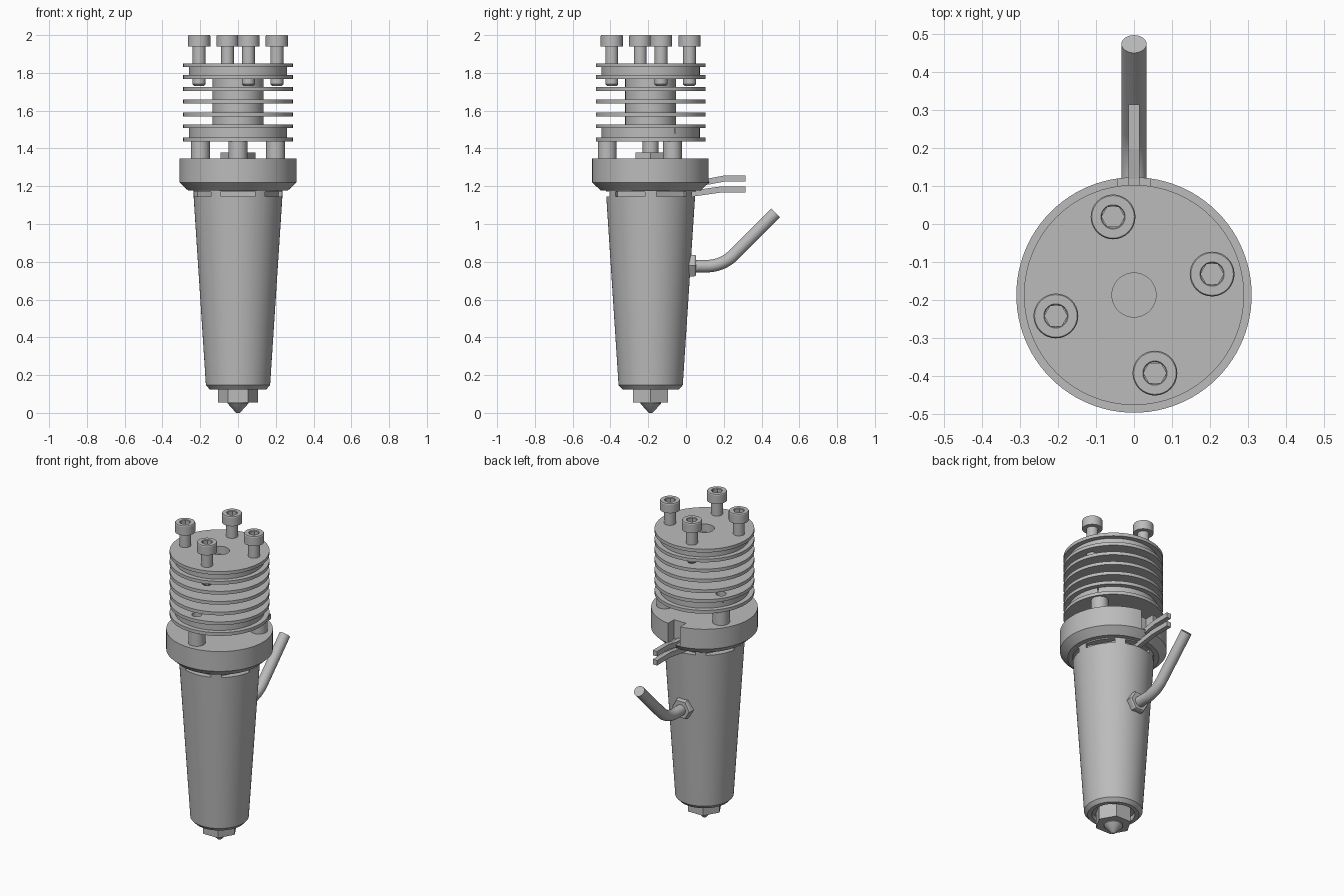
import bpy
import bmesh
from math import cos, sin, pi, radians
from mathutils import Matrix, Vector

if "Cube" in bpy.data.objects:
    bpy.data.objects.remove(bpy.data.objects["Cube"], do_unlink=True)

AXIS = Vector((0, -0.187, 0))  # centre line of the turned parts

grey = bpy.data.materials.new("plain grey metal")
grey.use_nodes = True
grey.diffuse_color = (0.5, 0.5, 0.5, 1)
grey.node_tree.nodes["Principled BSDF"].inputs["Base Color"].default_value = (0.5, 0.5, 0.5, 1)


def finish(name, bm):
    bmesh.ops.recalc_face_normals(bm, faces=bm.faces)
    mesh = bpy.data.meshes.new(name)
    bm.to_mesh(mesh)
    bm.free()
    mesh.materials.append(grey)
    obj = bpy.data.objects.new(name, mesh)
    bpy.context.collection.objects.link(obj)
    return obj


def select(obj):
    bpy.ops.object.select_all(action='DESELECT')
    obj.select_set(True)
    bpy.context.view_layer.objects.active = obj


def smooth(obj):
    select(obj)
    bpy.ops.object.shade_smooth_by_angle(angle=radians(30))
    return obj


def turned(name, profile, at=AXIS, sides=64, turn=0.0):
    """Spin (radius, height) points, capped on the axis at both ends."""
    bm = bmesh.new()
    rings = []
    for r, z in profile:
        rings.append([bm.verts.new((at.x + r * cos(turn + 2 * pi * i / sides),
                                    at.y + r * sin(turn + 2 * pi * i / sides), at.z + z))
                      for i in range(sides)])
    for low, high in zip(rings, rings[1:]):
        for i in range(sides):
            j = (i + 1) % sides
            bm.faces.new((low[i], low[j], high[j], high[i]))
    bm.faces.new(rings[0])
    bm.faces.new(rings[-1])
    return finish(name, bm)


def box(name, size, matrix):
    bm = bmesh.new()
    bmesh.ops.create_cube(bm, size=1, matrix=matrix @ Matrix.Diagonal((*size, 1)))
    return finish(name, bm)


def cut(obj, *cutters):
    for cutter in cutters:
        mod = obj.modifiers.new("cut", 'BOOLEAN')
        mod.operation, mod.solver, mod.object = 'DIFFERENCE', 'EXACT', cutter
        select(obj)
        bpy.ops.object.modifier_apply(modifier=mod.name)
        bpy.data.objects.remove(cutter, do_unlink=True)
    return obj


def around(radius, degrees):
    a = radians(degrees)
    return AXIS + Vector((radius * cos(a), radius * sin(a), 0))


# Finned cooler: narrow core, thick end flanges, thin discs, shallow top bore
CORE, FLANGE, FIN = 0.135, 0.26, 0.29
profile = [(FIN, 1.438), (FIN, 1.459), (FLANGE, 1.459), (FLANGE, 1.507), (FIN, 1.507), (FIN, 1.528)]
for z in (1.57, 1.638, 1.703):
    profile += [(CORE, z - 0.042), (CORE, z), (FIN, z), (FIN, z + 0.021)]
    profile[-4] = (CORE, profile[-5][1])
profile += [(CORE, 1.724), (CORE, 1.767), (FIN, 1.767), (FIN, 1.788),
            (FLANGE, 1.788), (FLANGE, 1.83), (FIN, 1.83), (FIN, 1.851),
            (0.058, 1.851), (0.058, 1.80)]
cooler = turned("finned_cooler", profile)
cut(cooler, *[turned("hole_cutter", [(0.03, 1.48), (0.03, 1.55)], around(0.23, a), 24)
              for a in (30, 150, 270)])
smooth(cooler)

# Four socket-head bolts through the top flanges
for n, angle in enumerate((15, 105, 195, 285)):
    at = around(0.213, angle)
    bolt = turned(f"socket_bolt_{n + 1}", [
        (0.025, 1.73), (0.034, 1.74), (0.034, 1.94), (0.059, 1.94), (0.059, 1.995),
        (0.056, 2.0), (0.032, 2.0), (0.030, 1.997)], at, 32)
    smooth(cut(bolt, turned("hex_cutter", [(0.03, 1.96), (0.03, 2.02)], at, 6)))

# Spacers, centre stem and nut between cooler and collar
for n, angle in enumerate((30, 150, 270)):
    smooth(turned(f"spacer_{n + 1}", [(0.05, 1.34), (0.05, 1.44)], around(0.23, angle), 32))
smooth(turned("centre_stem", [(0.042, 1.34), (0.042, 1.44)], sides=32))
turned("stem_nut", [(0.092, 1.34), (0.092, 1.378)], sides=6)

# Collar with a wire notch at the back
collar = turned("collar", [(0.20, 1.178), (0.265, 1.178), (0.31, 1.22), (0.31, 1.347)], sides=96)
smooth(cut(collar, box("notch_cutter", (0.085, 0.12, 0.2),
                       Matrix.Translation((0, 0.12, 1.325)))))

# Tapered sleeve: slotted rim on top, recess underneath
sleeve = turned("tapered_sleeve", [
    (0.125, 0.155), (0.125, 0.125), (0.15, 0.125), (0.17, 0.147),
    (0.235, 1.145), (0.237, 1.18)], sides=96)
slots = []
for k in range(6):
    spin = Matrix.Translation(AXIS) @ Matrix.Rotation(k * pi / 3 + pi / 2, 4, 'Z')
    slots.append(box("slot_cutter", (0.08, 0.18, 0.026),
                     spin @ Matrix.Translation((0.235, 0, 1.158))))
smooth(cut(sleeve, *slots))

# Hexagonal nozzle with a conical tip
turned("nozzle_hex", [(0.107, 0.056), (0.107, 0.16)], sides=6)
smooth(turned("nozzle_tip", [(0.008, 0), (0.012, 0.002), (0.055, 0.05), (0.055, 0.07)], sides=32))

# Cable nut on the back of the sleeve
nut = turned("cable_nut", [(0.066, 0.0), (0.066, 0.045), (0.06, 0.053)], Vector(), 6)
nut.data.transform(Matrix.Translation((0, 0, 0.78)) @ Matrix.Rotation(-pi / 2, 4, 'X'))


def sweep(name, points, outline):
    """Sweep an outline along a path lying in the YZ plane."""
    bm = bmesh.new()
    rings = []
    for i, p in enumerate(points):
        ahead = (points[min(i + 1, len(points) - 1)] - points[max(i - 1, 0)]).normalized()
        up = Vector((1, 0, 0)).cross(ahead)
        rings.append([bm.verts.new(p + Vector((u, 0, 0)) + up * v) for u, v in outline])
    n = len(outline)
    for low, high in zip(rings, rings[1:]):
        for i in range(n):
            bm.faces.new((low[i], low[(i + 1) % n], high[(i + 1) % n], high[i]))
    bm.faces.new(rings[0])
    bm.faces.new(rings[-1])
    return finish(name, bm)


# Round cable: straight out, bend upward, straight diagonal run
BEND = 0.2
path = [Vector((0, 0.03, 0.777))]
path += [Vector((0, 0.11 + BEND * sin(a), 0.777 + BEND * (1 - cos(a))))
         for a in (radians(45) * i / 12 for i in range(13))]
reach = 0.474 - path[-1].y
path.append(path[-1] + Vector((0, reach, reach)))
circle = [(0.033 * cos(2 * pi * i / 32), 0.033 * sin(2 * pi * i / 32)) for i in range(32)]
smooth(sweep("round_cable", path, circle))

# Two flat leads leaving the notch
square = [(-0.015, -0.016), (0.015, -0.016), (0.015, 0.016), (-0.015, 0.016)]
for name, ys, zs in (("upper_lead", (0.04, 0.12, 0.2, 0.315), (1.22, 1.225, 1.24, 1.24)),
                     ("lower_lead", (0.0, 0.06, 0.18, 0.315), (1.155, 1.165, 1.182, 1.182))):
    sweep(name, [Vector((0, y, z)) for y, z in zip(ys, zs)], square)
